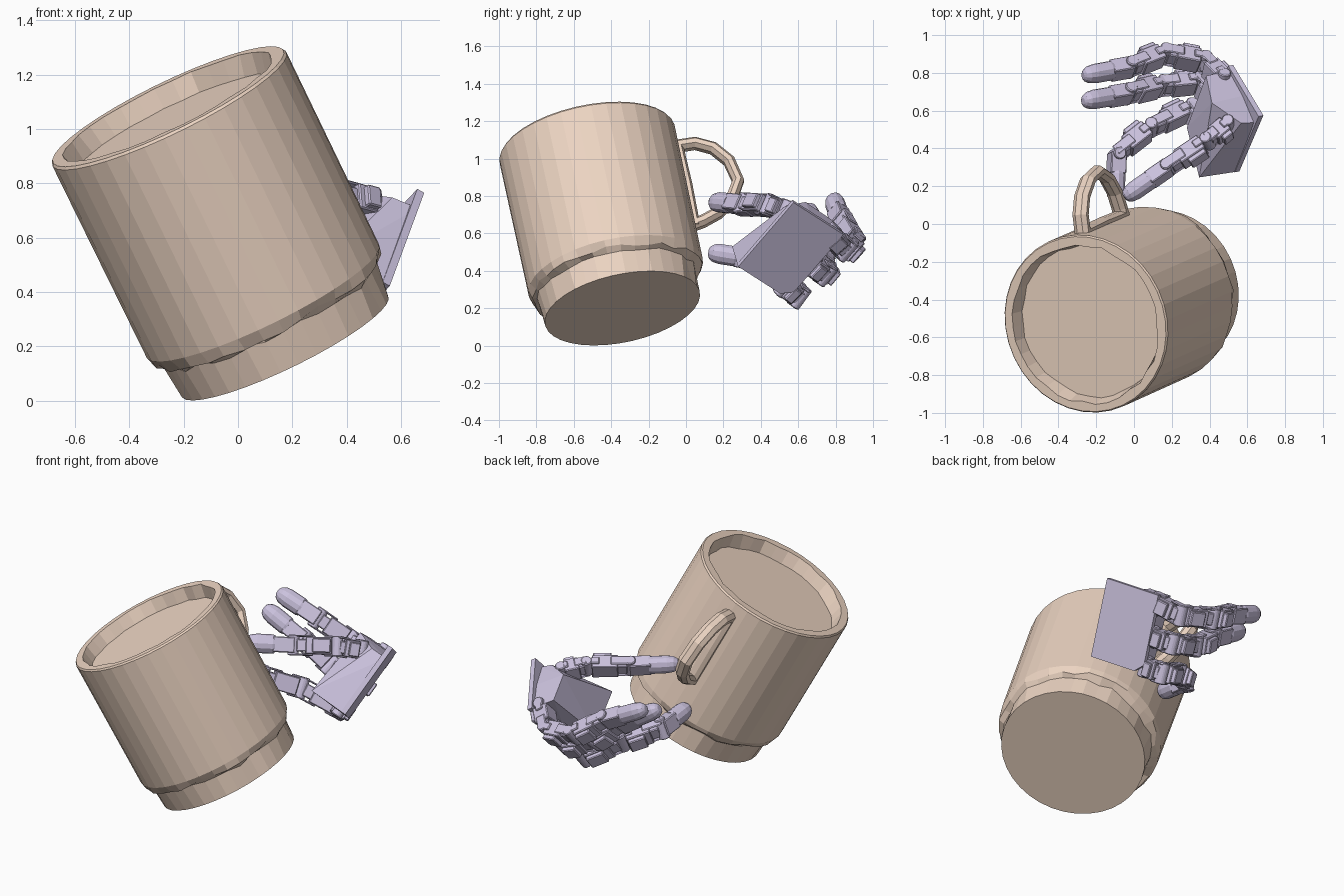
import bpy, bmesh, math, random
from mathutils import Vector as V, Matrix

if "Cube" in bpy.data.objects:
    bpy.data.objects.remove(bpy.data.objects["Cube"])

random.seed(4)


def material(name, rgb):
    m = bpy.data.materials.new(name)
    m.diffuse_color = (*rgb, 1)
    m.use_nodes = True
    m.node_tree.nodes["Principled BSDF"].inputs["Base Color"].default_value = m.diffuse_color
    return m


CLAY = material("clay", (0.84, 0.66, 0.54))
LILAC = material("lilac", (0.60, 0.54, 0.73))


def finish(bm, name, mat, bevel=0.0):
    bmesh.ops.recalc_face_normals(bm, faces=bm.faces)
    me = bpy.data.meshes.new(name)
    bm.to_mesh(me)
    bm.free()
    ob = bpy.data.objects.new(name, me)
    bpy.context.collection.objects.link(ob)
    me.materials.append(mat)
    if bevel:
        b = ob.modifiers.new("bevel", 'BEVEL')
        b.width, b.segments = bevel, 1
    return ob


def frame(origin, x, y, z):
    m = Matrix((x, y, z)).transposed().to_4x4()
    m.translation = origin
    return m


def skin(bm, rings):
    """Bridge rings of points and cap both ends."""
    rings = [[bm.verts.new(p) for p in ring] for ring in rings]
    n = len(rings[0])
    for a, b in zip(rings, rings[1:]):
        for k in range(n):
            j = (k + 1) % n
            bm.faces.new((a[k], a[j], b[j], b[k]))
    bm.faces.new(rings[0])
    bm.faces.new(rings[-1])


# tilted mug axes: N along the mug, R towards the handle
N = V((-0.43, -0.19, 0.883)).normalized()
R = V((-0.12, 0.97, 0.151))
R = (R - N * R.dot(N)).normalized()
S = N.cross(R)
BASE = V((0.173, -0.34, 0.2))


# mug body: lathe with a foot, a chipped step and a recessed top
def mug_body(sides=36):
    profile = [(0.423, 0), (0.434, 0.135), (0.466, 0.15), (0.476, 0.19),
               (0.479, 0.99), (0.472, 1.0), (0.430, 1.0), (0.412, 0.92)]
    rings = []
    for i, (r, t) in enumerate(profile):
        ring = []
        for k in range(sides):
            a = 2 * math.pi * k / sides
            rr, tt = r, t
            if i in (1, 2):
                rr += random.uniform(-0.016, 0.006)
                tt += random.uniform(-0.014, 0.014)
            elif i in (6, 7):
                rr += random.uniform(-0.012, 0.004)
            ring.append(BASE + N * tt + (R * math.cos(a) + S * math.sin(a)) * rr)
        rings.append(ring)
    bm = bmesh.new()
    skin(bm, rings)
    finish(bm, "mug_body", CLAY)


# handle: eight-sided section swept along a loop, closed by a bar along the wall
def sweep(name, path, thick, wide):
    pts = [BASE + R * r + N * t for r, t in path]
    rings = []
    for i, p in enumerate(pts):
        d = (pts[min(i + 1, len(pts) - 1)] - pts[max(i - 1, 0)]).normalized()
        side = d.cross(S).normalized()
        rings.append([p + side * thick * math.cos(a) + S * wide * math.sin(a)
                      for a in (math.pi * k / 4 + 0.39 for k in range(8))])
    bm = bmesh.new()
    skin(bm, rings)
    finish(bm, name, CLAY)


# palm axes: U across the knuckles, PV towards the knuckles, W out of the back
P = V((0.685, 0.575, 0.765))
U = V((-0.27, -0.63, -0.73)).normalized()
PV = V((-0.464, 0.716, -0.52))
PV = (PV - U * PV.dot(U)).normalized()
W = U.cross(PV)


def hull(name, corners):
    bm = bmesh.new()
    for u, v, h in corners:
        bm.verts.new(P + U * u + PV * v - W * h)
    bmesh.ops.convex_hull(bm, input=bm.verts)
    finish(bm, name, LILAC)


def box(bm, c, axes, size):
    m = frame(c, *axes) @ Matrix.Diagonal((*size, 1))
    bmesh.ops.create_cube(bm, size=1, matrix=m)


def pin(bm, c, axes, radius, length):
    d, s, n = axes
    bmesh.ops.create_cone(bm, cap_ends=True, segments=10, radius1=radius, radius2=radius,
                          depth=length, matrix=frame(c, n, d, s))


# digit: motor blocks, side brackets and pins along a path, rounded tip at the end
def digit(name, path, back=1, k=1.0):
    bm = bmesh.new()
    pts = [V(p) for p in path]
    for i, (a, b) in enumerate(zip(pts, pts[1:])):
        d = (b - a).normalized()
        s = (U - d * U.dot(d)).normalized()
        axes = (d, s, d.cross(s))
        n, length = axes[2] * back, (b - a).length
        pin(bm, a, axes, 0.035 * k, 0.125 * k)
        if i == len(pts) - 2:
            box(bm, a + d * length * 0.2, axes, (length * 0.45, 0.095 * k, 0.085 * k))
            finger_tip(name + "_tip", a + d * length * 0.38, b, axes)
            continue
        box(bm, a + d * length * 0.42, axes, (length * 0.6, 0.105 * k, 0.095 * k))
        box(bm, a + d * length * 0.8, axes, (length * 0.26, 0.075 * k, 0.065 * k))
        box(bm, a + d * length * 0.36 + n * 0.05 * k, axes, (length * 0.42, 0.085 * k, 0.045))
        for side in (-1, 1):
            box(bm, a + d * length * 0.8 + s * side * 0.057 * k, axes, (length * 0.5, 0.01, 0.06))
            box(bm, a + d * length * 0.2 + s * side * 0.056 * k, axes, (length * 0.2, 0.014, 0.045))
    finish(bm, name, LILAC, 0.006)


def finger_tip(name, a, b, axes):
    d, s, n = axes
    length = (b - a).length
    rings = [[a + d * length * f + s * 0.056 * r * math.cos(t) + n * 0.05 * r * math.sin(t)
              for t in (2 * math.pi * k / 12 for k in range(12))]
             for f, r in ((0, 0.92), (0.08, 1), (0.6, 1), (0.82, 0.88), (0.95, 0.62), (1.0, 0.35))]
    bm = bmesh.new()
    skin(bm, rings)
    finish(bm, name, LILAC)


mug_body()
sweep("mug_handle", [(0.45, 0.90), (0.57, 0.90), (0.66, 0.855), (0.73, 0.765), (0.755, 0.64),
                     (0.70, 0.54), (0.61, 0.47), (0.52, 0.435), (0.45, 0.42)], 0.034, 0.045)
sweep("handle_wall_bar", [(0.48, 0.41), (0.485, 0.66), (0.48, 0.91)], 0.025, 0.045)
# palm: back plate with a thick body behind it
hull("palm_plate", [(u, v, h) for h in (0, 0.03)
                    for u, v in ((0, 0), (0, 0.356), (0.42, 0.356), (0.47, 0.30), (0.47, 0))])
hull("palm_body", [(0.07, 0.01, 0), (0.07, 0.03, 0.10), (0.03, 0.17, 0), (0.03, 0.17, 0.22), (0.02, 0.34, 0),
                   (0.02, 0.34, 0.17), (0.47, 0, 0), (0.47, 0.02, 0.24), (0.47, 0.28, 0),
                   (0.43, 0.34, 0), (0.43, 0.32, 0.17)])
digit("upper_finger", [(0.47, 0.76, 0.60), (0.37, 0.86, 0.51), (0.16, 0.90, 0.55),
                       (-0.02, 0.83, 0.67), (-0.27, 0.785, 0.79)], -1)
digit("middle_finger", [(0.42, 0.66, 0.44), (0.34, 0.75, 0.38), (0.14, 0.73, 0.45),
                        (-0.03, 0.69, 0.59), (-0.27, 0.65, 0.74)], -1)
digit("lower_finger", [(0.36, 0.53, 0.32), (0.30, 0.61, 0.26), (0.09, 0.51, 0.38),
                       (-0.09, 0.37, 0.46), (-0.10, 0.12, 0.50)], -1)
digit("thumb", [(0.50, 0.53, 0.72), (0.39, 0.44, 0.75), (0.18, 0.30, 0.755), (-0.05, 0.14, 0.77)], 1, 0.95)
